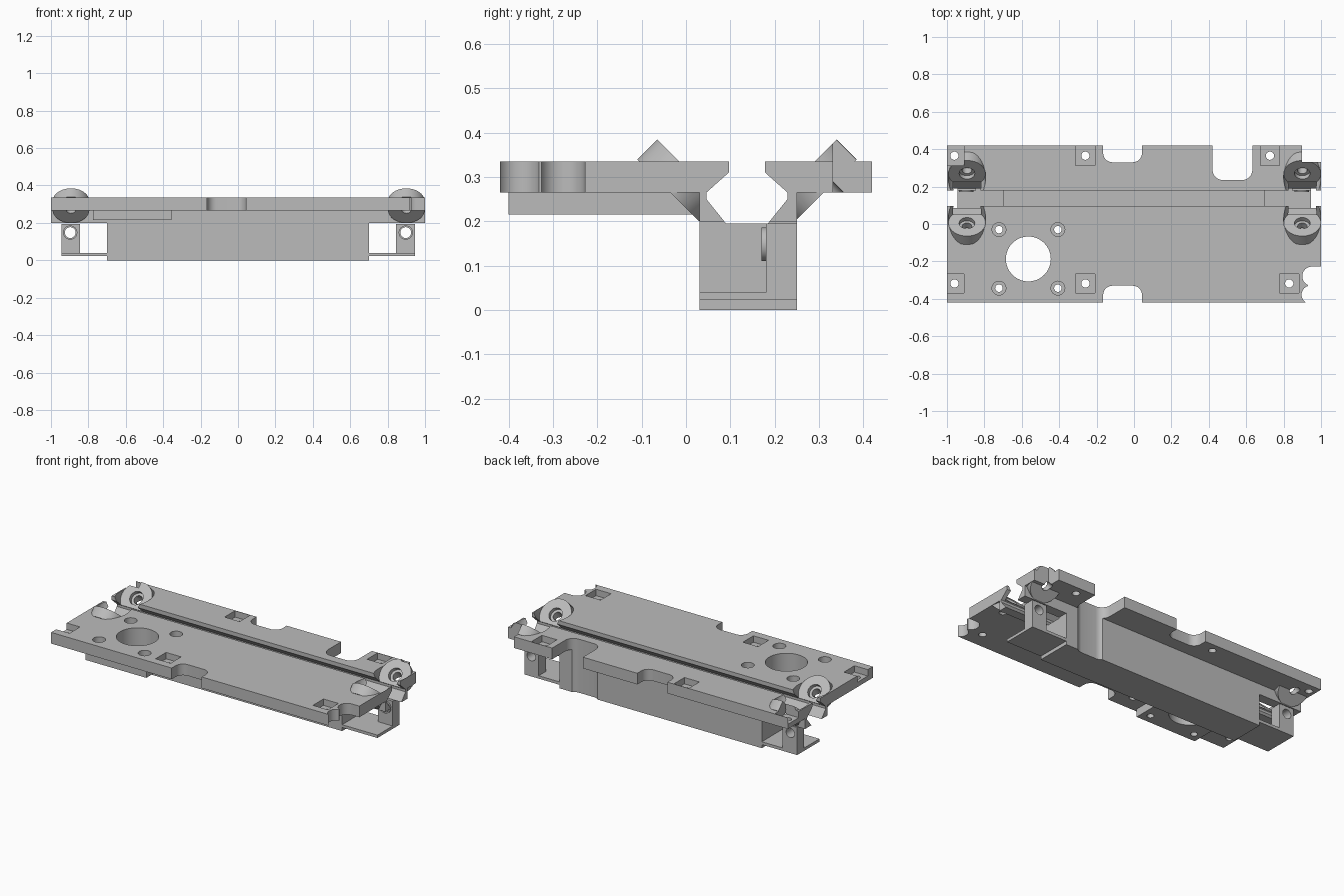
import bpy, bmesh, math
from mathutils import Matrix, Vector

if "Cube" in bpy.data.objects:
    bpy.data.objects.remove(bpy.data.objects["Cube"], do_unlink=True)

grey = bpy.data.materials.new("plain_grey")
grey.use_nodes = True
grey.diffuse_color = (0.5, 0.5, 0.5, 1)
grey.node_tree.nodes["Principled BSDF"].inputs["Base Color"].default_value = (0.5, 0.5, 0.5, 1)


def finish(name, bm):
    bmesh.ops.recalc_face_normals(bm, faces=bm.faces)
    mesh = bpy.data.meshes.new(name)
    bm.to_mesh(mesh)
    bm.free()
    mesh.materials.append(grey)
    obj = bpy.data.objects.new(name, mesh)
    bpy.context.collection.objects.link(obj)
    return obj


def box(name, lo, hi, radius=0):
    """Box between two corners, with optional rounded upright edges."""
    bm = bmesh.new()
    bmesh.ops.create_cube(bm, size=1)
    for v in bm.verts:
        v.co = [lo[i] if v.co[i] < 0 else hi[i] for i in range(3)]
    if radius:
        upright = [e for e in bm.edges if abs(e.verts[0].co.z - e.verts[1].co.z) > 1e-4]
        bmesh.ops.bevel(bm, geom=upright, offset=radius, segments=8, profile=0.5, affect='EDGES')
    return finish(name, bm)


def rod(name, start, end, radius, sides=40):
    """Cylinder from one point to another."""
    start, end = Vector(start), Vector(end)
    axis = end - start
    turn = axis.to_track_quat('Z', 'Y').to_matrix().to_4x4()
    bm = bmesh.new()
    bmesh.ops.create_cone(bm, cap_ends=True, segments=sides, radius1=radius, radius2=radius,
                          depth=axis.length, matrix=Matrix.Translation((start + end) / 2) @ turn)
    return finish(name, bm)


def prism(name, outline, half):
    """Side outline (y, z) stretched along x."""
    bm = bmesh.new()
    face = bm.faces.new([bm.verts.new((-half, y, z)) for y, z in outline])
    new = bmesh.ops.extrude_face_region(bm, geom=[face])["geom"]
    bmesh.ops.translate(bm, vec=(2 * half, 0, 0),
                        verts=[g for g in new if isinstance(g, bmesh.types.BMVert)])
    return finish(name, bm)


def combine(target, steps):
    """Apply a run of unions and cuts, then drop the helpers."""
    for operation, helper in steps:
        helper.hide_render = True
        mod = target.modifiers.new("join", 'BOOLEAN')
        mod.operation, mod.object, mod.solver = operation, helper, 'EXACT'
    graph = bpy.context.evaluated_depsgraph_get()
    graph.update()
    mesh = bpy.data.meshes.new_from_object(target.evaluated_get(graph))
    target.modifiers.clear()
    target.data = mesh
    for _, helper in steps:
        bpy.data.objects.remove(helper, do_unlink=True)
    mesh.materials.clear()
    mesh.materials.append(grey)
    bpy.ops.object.select_all(action='DESELECT')
    target.select_set(True)
    bpy.context.view_layer.objects.active = target
    bpy.ops.object.shade_smooth_by_angle(angle=math.radians(30))


steps = []


def add(obj):
    steps.append(('UNION', obj))


def cut(obj):
    steps.append(('DIFFERENCE', obj))


# Deck plate with the deep beam beneath
MID = 0.1375
deck = prism("deck_and_beam", [(-0.42, 0.335), (-0.42, 0.265), (0.03, 0.265), (0.03, 0),
                               (0.25, 0), (0.25, 0.265), (0.42, 0.265), (0.42, 0.335)], 1)
add(box("motor_pad", (-0.775, -0.4, 0.215), (-0.355, 0.04, 0.28)))

# Ends of the beam are cleared below the rails
for side in (-1, 1):
    xs = sorted((side * 0.7, side * 1.1))
    cut(box("end_clearance", (xs[0], -0.1, -0.1), (xs[1], 0.26, 0.2)))

# Tilted round bosses at the four corners of the channel, facing the centre line
bosses = [(x, d) for x in (-0.893, 0.9) for d in (-1, 1)]
root = math.sqrt(0.5)


def boss_point(x, d, along):
    return (x, MID + d * (0.1325 + along * root), 0.315 - along * root)


for x, d in bosses:
    add(rod("boss", boss_point(x, d, 0), boss_point(x, d, 0.064), 0.0985))
for x, d in bosses:
    cut(rod("boss_clearance", boss_point(x, d, 0), boss_point(x, d, -0.25), 0.1))
    cut(rod("boss_hole", boss_point(x, d, -0.05), boss_point(x, d, 0.2), 0.026, 24))
    cut(rod("boss_recess", boss_point(x, d, -0.05), boss_point(x, d, 0.025), 0.042, 24))

# Channel along the middle
half = [(0.041, 0.4), (0.041, 0.31), (0.0915, 0.265), (0.0915, 0.25), (0.047, 0.195)]
cut(prism("channel", [(MID - w, z) for w, z in half]
          + [(MID + w, z) for w, z in reversed(half)], 1.1))

# Rounded notches in the long edges and cut-away corners
cut(box("front_notch", (-0.165, -0.6, 0.1), (0.043, -0.33, 0.5), 0.05))
cut(box("rear_notch", (-0.165, 0.33, 0.1), (0.043, 0.6, 0.5), 0.05))
cut(box("deep_rear_notch", (0.42, 0.235, -0.1), (0.633, 0.6, 0.5), 0.055))
cut(box("rear_corner_cut", (0.897, 0.332, 0.1), (1.2, 0.6, 0.5)))
cut(box("front_corner_cut", (0.9, -0.33, 0.1), (1.2, -0.228, 0.5), 0.05))
cut(box("front_corner_gap", (0.93, -0.6, 0.1), (1.2, -0.28, 0.5)))
cut(rod("front_corner_scallop", (0.945, -0.378, 0.1), (0.945, -0.378, 0.5), 0.049))

# Large round opening with four counterbored screw holes
cut(rod("round_opening", (-0.565, -0.187, 0.1), (-0.565, -0.187, 0.5), 0.12, 64))
for x in (-0.722, -0.407):
    for y in (-0.03, -0.343):
        cut(rod("screw_hole", (x, y, 0.1), (x, y, 0.5), 0.02, 24))
        cut(rod("screw_recess", (x, y, 0.27), (x, y, 0.5), 0.037, 32))

# Square nut pockets with a hole through the floor
for x, y in ((-0.96, -0.318), (-0.26, -0.318), (0.83, -0.318),
             (-0.96, 0.365), (-0.26, 0.365), (0.727, 0.365)):
    left = x - 0.052 if x > -0.9 else -1.1
    cut(box("nut_pocket", (left, y - 0.052, 0.295), (x + 0.052, y + 0.052, 0.5)))
    cut(rod("nut_hole", (x, y, 0.1), (x, y, 0.5), 0.022, 24))
combine(deck, steps)

# Open brackets under both ends
for side, name in ((-1, "right_bracket"), (1, "left_bracket")):
    def span(a, b):
        return sorted((side * a, side * b))
    x0, x1 = span(0.695, 0.945)
    t0, t1 = span(0.845, 0.945)
    mid = side * 0.897
    bracket = box(name, (x0, 0.03, 0.022), (x1, 0.25, 0.04))
    combine(bracket, [
        ('UNION', box("tab", (t0, 0.18, 0.03), (t1, 0.25, 0.195))),
        ('UNION', rod("tab_ring", (mid, 0.17, 0.148), (mid, 0.2, 0.148), 0.038)),
        ('DIFFERENCE', rod("tab_hole", (mid, 0.1, 0.148), (mid, 0.4, 0.148), 0.029))])
